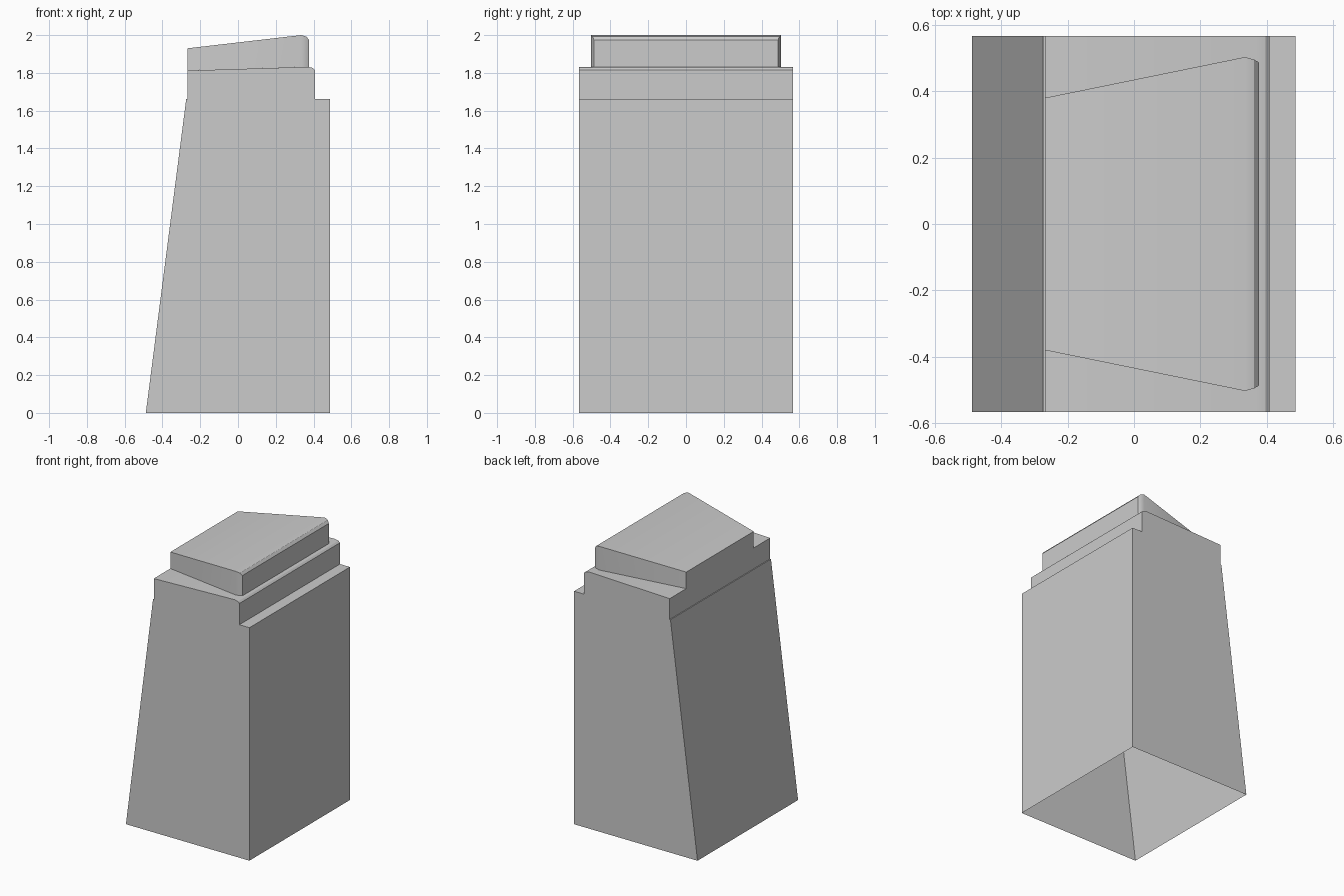
import bpy, bmesh

if "Cube" in bpy.data.objects:
    bpy.data.objects.remove(bpy.data.objects["Cube"])


def shell(name, stations):
    """Skin an open-bottomed block through stations (x, half width, z low, z high)."""
    bm = bmesh.new()
    rows = [[bm.verts.new(p) for p in ((x, -w, lo), (x, -w, hi), (x, w, hi), (x, w, lo))]
            for x, w, lo, hi in stations]
    # front side, top and back side between neighbouring stations
    for a, b in zip(rows, rows[1:]):
        for i in range(3):
            bm.faces.new((a[i], b[i], b[i + 1], a[i + 1]))
    # left and right ends
    bm.faces.new(rows[0])
    bm.faces.new(rows[-1][::-1])
    bmesh.ops.remove_doubles(bm, verts=bm.verts, dist=1e-4)
    bmesh.ops.recalc_face_normals(bm, faces=bm.faces)
    mesh = bpy.data.meshes.new(name)
    bm.to_mesh(mesh)
    bm.free()
    obj = bpy.data.objects.new(name, mesh)
    bpy.context.collection.objects.link(obj)
    bpy.ops.object.select_all(action='DESELECT')
    obj.select_set(True)
    bpy.context.view_layer.objects.active = obj
    bpy.ops.object.shade_smooth_by_angle(angle=0.5)
    return obj


# tall body with a sloping left wall and a flat top, hollow from below
shell("tower_body", [
    (-0.488, 0.567, 0, 0),
    (-0.274, 0.567, 0, 1.663),
    (0.487, 0.567, 0, 1.663)])

# middle step with a rounded right edge
shell("middle_step", [
    (-0.268, 0.567, 1.663, 1.812),
    (0.37, 0.567, 1.663, 1.832),
    (0.396, 0.567, 1.663, 1.826),
    (0.408, 0.567, 1.663, 1.815)])

# flared cap with a sloping roof and chamfered right corners
shell("roof_cap", [
    (-0.268, 0.380, 1.812, 1.93),
    (0.335, 0.503, 1.831, 2.0),
    (0.362, 0.495, 1.831, 1.992),
    (0.376, 0.487, 1.829, 1.975)])
